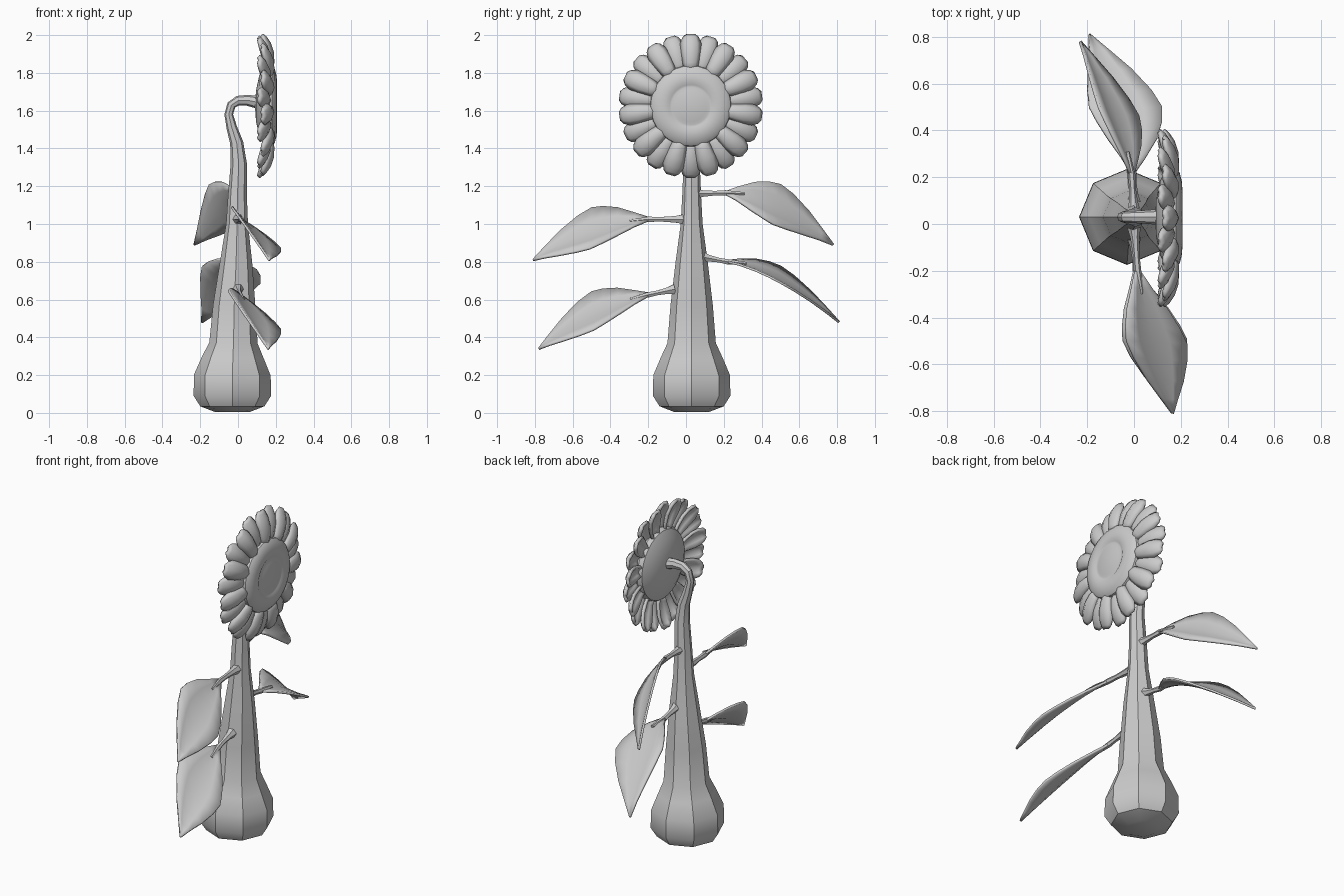
import bpy
from math import sin, cos, pi, radians
from mathutils import Vector

if "Cube" in bpy.data.objects:
    bpy.data.objects.remove(bpy.data.objects["Cube"])

CY, CZ = 0.025, 1.625          # flower head centre


def loft(name, rings, closed=True, caps=True, thick=0, angle=35):
    """Skin a list of equal-length point rings into one mesh object."""
    n = len(rings[0])
    verts = [tuple(p) for r in rings for p in r]
    faces = []
    for i in range(len(rings) - 1):
        for j in range(n if closed else n - 1):
            k = (j + 1) % n
            faces.append((i*n + j, i*n + k, (i+1)*n + k, (i+1)*n + j))
    if closed and caps:
        faces.append(tuple(reversed(range(n))))
        faces.append(tuple(range((len(rings)-1)*n, len(rings)*n)))
    me = bpy.data.meshes.new(name)
    me.from_pydata(verts, [], faces)
    me.validate()
    ob = bpy.data.objects.new(name, me)
    bpy.context.collection.objects.link(ob)
    bpy.ops.object.select_all(action='DESELECT')
    ob.select_set(True)
    bpy.context.view_layer.objects.active = ob
    bpy.ops.object.shade_smooth_by_angle(angle=radians(angle))
    if thick:
        m = ob.modifiers.new("thickness", 'SOLIDIFY')
        m.thickness, m.offset = thick, 0
    return ob


def tube(name, path, n, side):
    """Tapered tube along (point, radius) pairs; side is a fixed cross axis."""
    pts = [Vector(p) for p, r in path]
    side = Vector(side)
    rings = []
    for i, (p, r) in enumerate(path):
        t = (pts[min(i+1, len(pts)-1)] - pts[max(i-1, 0)]).normalized()
        u = (side - t * side.dot(t)).normalized()
        v = t.cross(u)
        rings.append([pts[i] + (u*cos(2*pi*j/n) + v*sin(2*pi*j/n))*r for j in range(n)])
    return loft(name, rings)


# Stem: eight-sided bulb that tapers upward and hooks forward into the head
stem = [(-.03, .004, .09), (-.03, .035, .17), (-.03, .09, .205), (-.03, .2, .203),
        (-.027, .29, .165), (-.024, .37, .128), (-.02, .57, .112), (-.01, .8, .085),
        (-.005, 1.0, .058), (-.003, 1.15, .05), (.004, 1.32, .043), (-.007, 1.43, .035),
        (-.033, 1.51, .028), (-.049, 1.58, .023), (-.035, 1.63, .024),
        (0, 1.653, .026), (.05, 1.655, .029), (.11, 1.643, .034)]
tube("stem", [((x, .03, z), r) for x, z, r in stem], 8, (0, 1, 0))


# Leaves: folded, drooping blade plus stalk
def leaf(name, attach, base, left, right, tip):
    a, b, l, r, tip = map(Vector, (attach, base, left, right, tip))
    mean = (l + r) / 2
    n = (l - r).cross(tip - b).normalized()
    if n.z < 0:
        n = -n
    mid = mean - n * .028
    ctrl = mid*2 - (b + tip)/2
    rows = []
    for t, w in ((0, .08), (.12, .33), (.27, .68), (.4, .9), (.5, 1),
                 (.62, .88), (.77, .6), (.9, .27), (1, .02)):
        rib = b*(1-t)**2 + ctrl*2*t*(1-t) + tip*t*t
        rows.append([rib + (l-mid)*w, rib + (l-mid)*w*.5 - n*.004*w, rib,
                     rib + (r-mid)*w*.5 - n*.004*w, rib + (r-mid)*w])
    loft(name + "_blade", rows, closed=False, thick=.012, angle=50)
    into = (ctrl - b).normalized()
    path = [(a, .03), (a.lerp(b, .25), .02), (a.lerp(b, .65), .014),
            (b, .016), (b + into*.1, .009)]
    tube(name + "_stalk", path, 6, (1, 0, 0))


leaf("upper_back_leaf", (0, .05, 1.16), (-.01, .21, 1.165),
     (-.15, .5, 1.21), (.02, .46, 1.0), (-.23, .78, .89))
leaf("upper_front_leaf", (0, -.01, 1.025), (.015, -.2, 1.025),
     (-.03, -.5, 1.085), (.225, -.51, .87), (.165, -.81, .81))
leaf("lower_back_leaf", (0, .09, .825), (-.005, .22, .80),
     (-.19, .5, .775), (.12, .5, .69), (-.19, .81, .48))
leaf("lower_front_leaf", (0, -.06, .655), (.01, -.2, .625),
     (-.045, -.5, .64), (.225, -.49, .44), (.16, -.78, .34))

# Seed disc: domed back, rounded rim and a slightly raised centre, turned about x
disc = [(.09, .004), (.095, .08), (.112, .16), (.135, .205), (.158, .217), (.18, .212),
        (.195, .195), (.204, .16), (.207, .125), (.2, .112), (.199, .1),
        (.204, .085), (.206, .004)]
loft("seed_disc", [[(x, CY + r*cos(2*pi*j/32), CZ + r*sin(2*pi*j/32)) for j in range(32)]
                   for x, r in disc])

# Petals: arched scoops in two alternating layers around the disc
COUNT = 22
rows = [(.18, .026, .168, .012), (.23, .038, .178, .025), (.285, .05, .175, .033),
        (.33, .05, .16, .03), (.36, .038, .14, .018), (.375, .02, .124, .006)]
profile = [[(x - d*(s*s), s*w, r) for s in (-1, -.6, 0, .6, 1)] for r, w, x, d in rows]
for i in range(COUNT):
    p = loft(f"petal_{i+1}", profile, closed=False, thick=.018, angle=50)
    p.location = (-.012 if i % 2 else .006, CY, CZ)
    p.rotation_euler.x = 2*pi*i/COUNT
